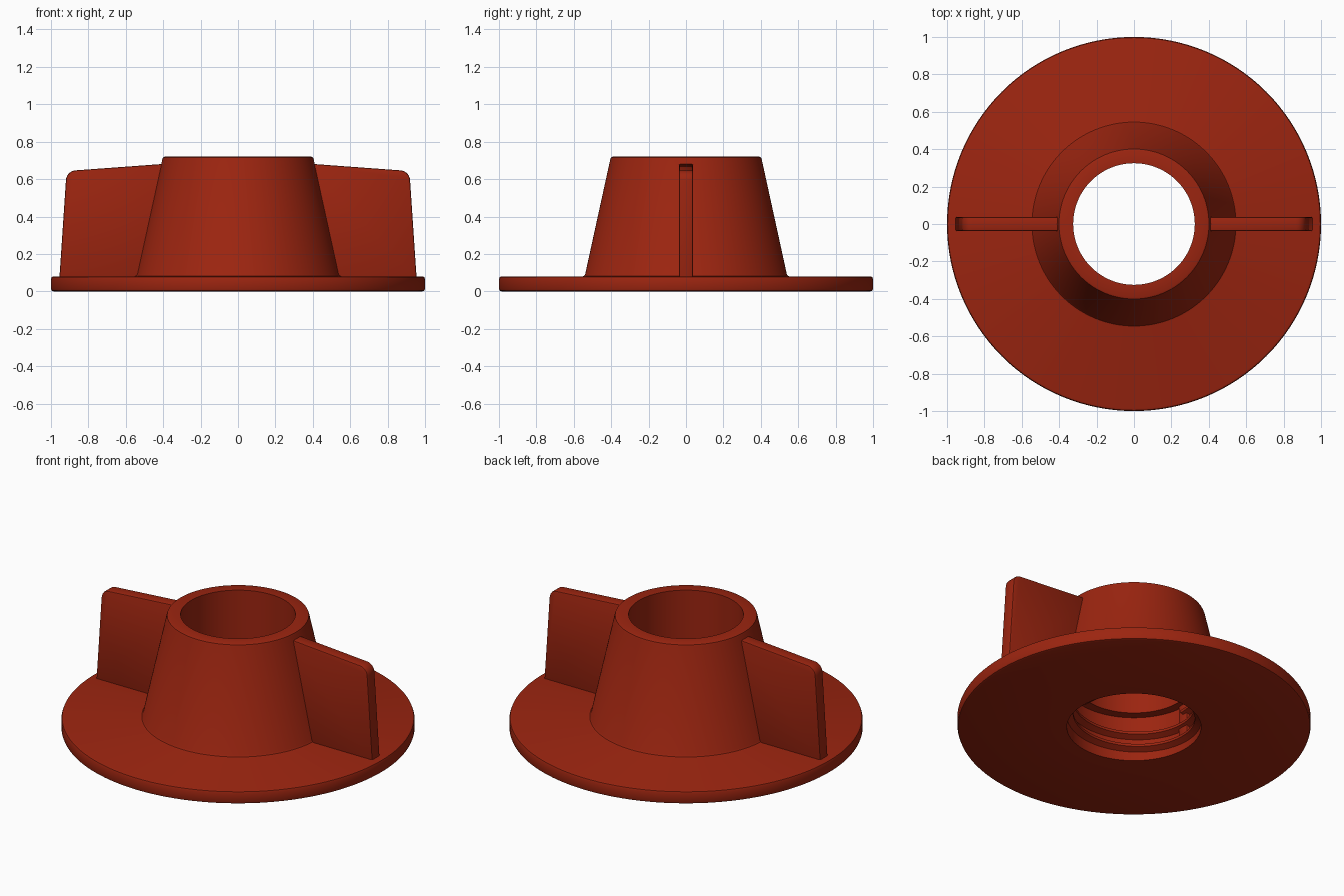
import bpy, bmesh, math

if "Cube" in bpy.data.objects:
    bpy.data.objects.remove(bpy.data.objects["Cube"])

SEG = 128

red = bpy.data.materials.new("brick_red")
red.diffuse_color = (0.33, 0.018, 0.005, 1)
red.use_nodes = True
red.node_tree.nodes["Principled BSDF"].inputs["Base Color"].default_value = red.diffuse_color


def finish(name, bm):
    bmesh.ops.recalc_face_normals(bm, faces=bm.faces)
    mesh = bpy.data.meshes.new(name)
    bm.to_mesh(mesh)
    bm.free()
    obj = bpy.data.objects.new(name, mesh)
    bpy.context.collection.objects.link(obj)
    mesh.materials.append(red)
    bpy.ops.object.select_all(action='DESELECT')
    obj.select_set(True)
    bpy.context.view_layer.objects.active = obj
    return obj


def smooth(angle=30):
    bpy.ops.object.shade_smooth_by_angle(angle=math.radians(angle))


def sweep(bm, section, steps, closed, rise=0.0, turns=1.0):
    """Turn a closed (radius, z) section round z, climbing by rise per turn."""
    rings = []
    for i in range(steps if closed else steps + 1):
        t = turns * i / steps
        a = 2 * math.pi * t
        rings.append([bm.verts.new((r * math.cos(a), r * math.sin(a), z + rise * t))
                      for r, z in section])
    n = len(section)
    for i in range(steps):
        a, b = rings[i], rings[(i + 1) % len(rings)]
        for j in range(n):
            k = (j + 1) % n
            bm.faces.new((a[j], b[j], b[k], a[k]))
    if not closed:
        bm.faces.new(rings[0])
        bm.faces.new(rings[-1])


# Flange and tapered hub with stepped bore, one turned profile
profile = [(0.38, 0), (0.985, 0), (0.996, 0.004), (1.0, 0.015),
           (1.0, 0.065), (0.996, 0.076), (0.985, 0.08),
           (0.553, 0.08), (0.545, 0.083), (0.539, 0.092),
           (0.405, 0.705), (0.401, 0.716), (0.392, 0.72),
           (0.325, 0.72), (0.325, 0.28), (0.38, 0.28)]
bm = bmesh.new()
sweep(bm, profile, SEG, True)
finish("flanged_hub", bm)
smooth()

# Internal screw thread
bm = bmesh.new()
sweep(bm, [(0.39, 0.0), (0.39, 0.06), (0.345, 0.038), (0.345, 0.022)],
      SEG * 2, False, rise=0.08, turns=2.5)
finish("inner_thread", bm)
smooth()

# Grip wings with a rounded outer corner, mirrored by side
corner = [(0.92 - 0.055 * (1 - math.cos(a)), 0.592 + 0.055 * math.sin(a))
          for a in (math.radians(d) for d in range(0, 91, 15))]
outline = [(0.36, 0.07), (0.955, 0.07)] + corner + [(0.36, 0.684)]
for side, name in ((1, "right_wing"), (-1, "left_wing")):
    bm = bmesh.new()
    front = bm.faces.new([bm.verts.new((side * x, -0.038, z)) for x, z in outline])
    back = bmesh.ops.extrude_face_region(bm, geom=[front])["geom"]
    bmesh.ops.translate(bm, vec=(0, 0.076, 0),
                        verts=[v for v in back if isinstance(v, bmesh.types.BMVert)])
    wing = finish(name, bm)
    bevel = wing.modifiers.new("edge_rounding", 'BEVEL')
    bevel.width = 0.008
    bevel.segments = 2
    bevel.limit_method = 'ANGLE'
    bevel.angle_limit = math.radians(40)
    bpy.ops.object.modifier_apply(modifier=bevel.name)
    smooth()
